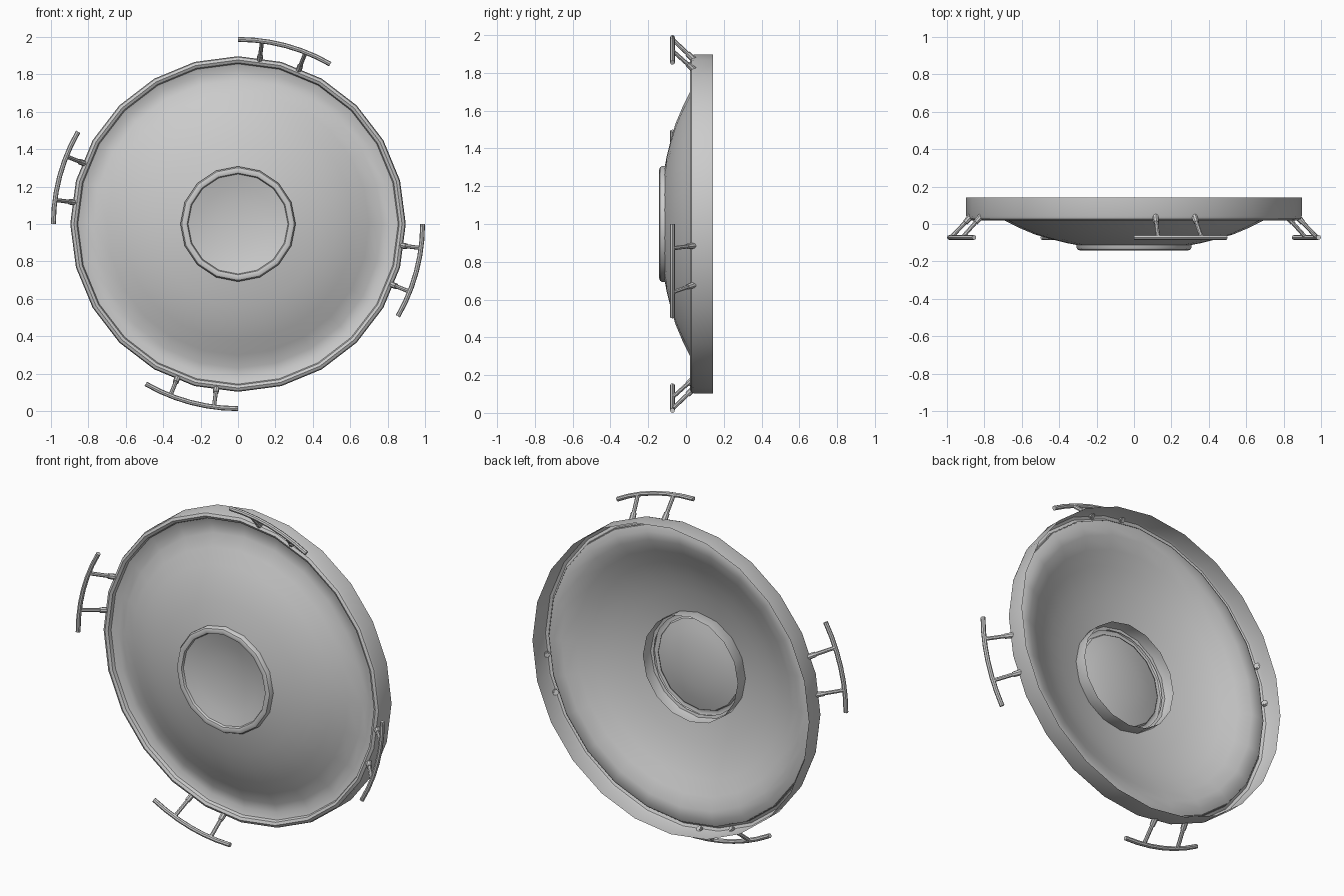
import bpy, bmesh
from math import radians, sin, cos, pi
from mathutils import Vector

if "Cube" in bpy.data.objects:
    bpy.data.objects.remove(bpy.data.objects["Cube"])

CENTRE_Z = 1.0


def finish(bm, name, angle=40):
    mesh = bpy.data.meshes.new(name)
    bm.to_mesh(mesh)
    bm.free()
    mesh.shade_smooth()
    mesh.set_sharp_from_angle(angle=radians(angle))
    ob = bpy.data.objects.new(name, mesh)
    bpy.context.collection.objects.link(ob)
    return ob


def lathe(name, profile, sides):
    """Revolve (radius, y) points about the front-to-back axis."""
    bm = bmesh.new()
    rings = []
    for r, y in profile:
        rings.append([bm.verts.new((r * cos(2 * pi * j / sides), y,
                                    CENTRE_Z + r * sin(2 * pi * j / sides)))
                      for j in range(sides)])
    for a, b in zip(rings, rings[1:]):
        for j in range(sides):
            k = (j + 1) % sides
            bm.faces.new((a[j], a[k], b[k], b[j]))
    bmesh.ops.remove_doubles(bm, verts=bm.verts, dist=1e-5)
    return finish(bm, name)


def tube(bm, points, radii, sides=8):
    """Add a capped tube through the points."""
    pts = [Vector(p) for p in points]
    rings = []
    for i, (p, rad) in enumerate(zip(pts, radii)):
        d = (pts[min(i + 1, len(pts) - 1)] - pts[max(i - 1, 0)]).normalized()
        u = d.cross(Vector((0, 1, 0))).normalized()
        v = d.cross(u)
        rings.append([bm.verts.new(p + rad * (cos(2 * pi * j / sides) * u + sin(2 * pi * j / sides) * v))
                      for j in range(sides)])
    new = [bm.faces.new(rings[0]), bm.faces.new(rings[-1][::-1])]
    for a, b in zip(rings, rings[1:]):
        for j in range(sides):
            k = (j + 1) % sides
            new.append(bm.faces.new((a[j], b[j], b[k], a[k])))
    bmesh.ops.recalc_face_normals(bm, faces=new)


def polar(r, y, deg):
    a = radians(deg)
    return (r * cos(a), y, CENTRE_Z + r * sin(a))


# Domed shell with a trough just inside the rim
lathe("dish_shell", [(0.86, 0.045), (0.82, 0.06), (0.77, 0.055), (0.70, 0.022),
                     (0.62, -0.018), (0.53, -0.056), (0.44, -0.082),
                     (0.36, -0.102), (0.29, -0.115)], 24)

# Outer rim: rounded front lip, straight wall, open at the back
lathe("outer_rim", [(0.897, 0.142), (0.897, 0.042), (0.892, 0.028), (0.877, 0.02),
                    (0.862, 0.028), (0.855, 0.05)], 24)

# Central ring, open at the back
lathe("centre_ring", [(0.308, -0.04), (0.308, -0.125), (0.301, -0.137), (0.287, -0.142),
                      (0.272, -0.137), (0.265, -0.12)], 16)

# Shallow bowl inside the ring
lathe("centre_bowl", [(0.267, -0.125), (0.20, -0.108), (0.12, -0.096),
                      (0.05, -0.091), (0.0, -0.09)], 16)

# Four curved handles, each on two slanted posts
for n in range(4):
    start = 90 - 90 * n
    bm = bmesh.new()
    tube(bm, [polar(0.987, -0.072, start - 30 * i / 6) for i in range(7)], [0.013] * 7)
    finish(bm, f"handle_bar_{n + 1}")
    bm = bmesh.new()
    for off in (7.5, 21.5):
        a = start - off
        tube(bm, [polar(0.985, -0.07, a), polar(0.875, 0.045, a)], [0.011, 0.011])
        # Collar where the post meets the rim
        tube(bm, [polar(0.91, 0.008, a), polar(0.878, 0.042, a)], [0.015, 0.017])
    finish(bm, f"handle_posts_{n + 1}")
